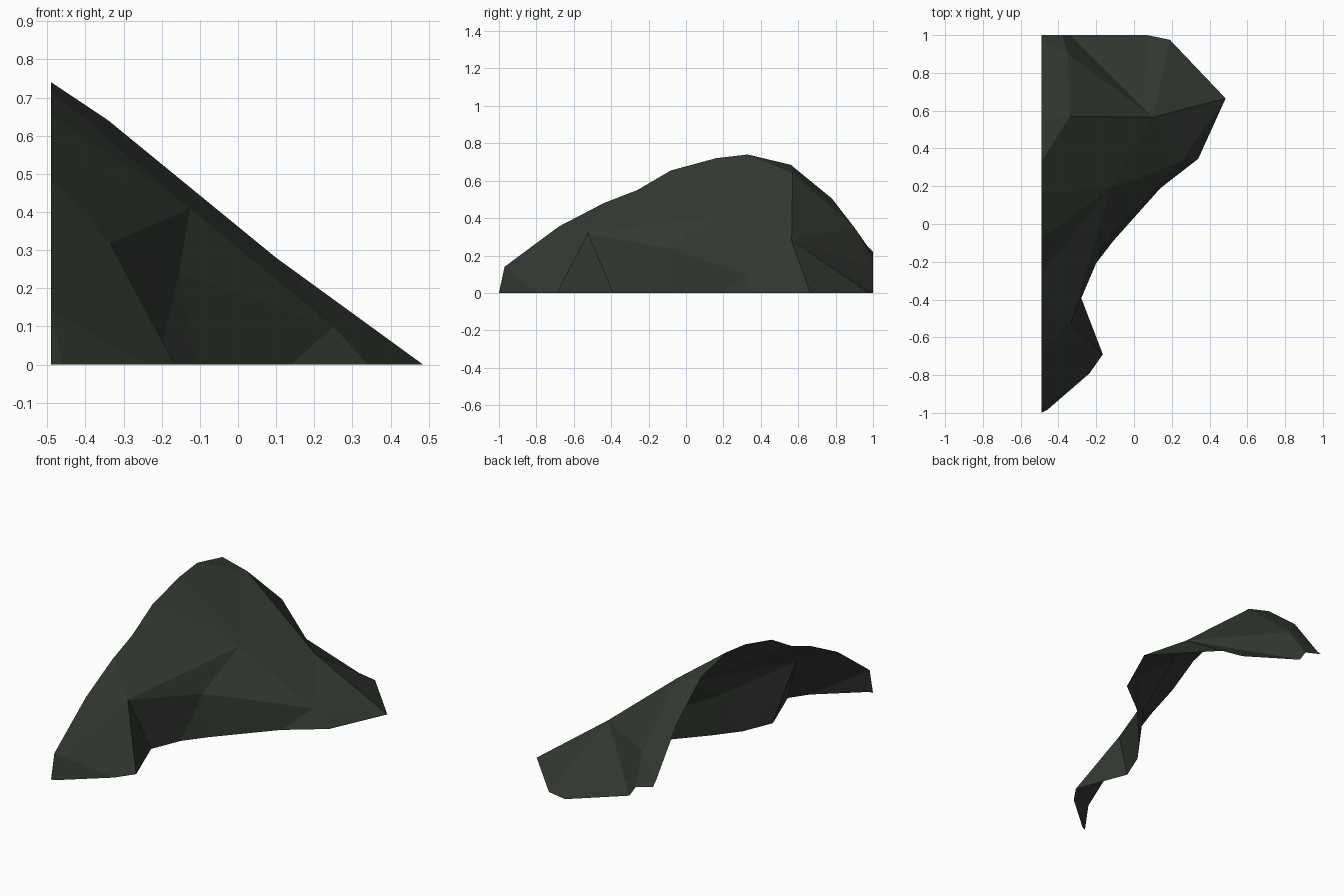
import bpy
import bmesh
from mathutils import Vector

cube = bpy.data.objects.get("Cube")
if cube:
    bpy.data.objects.remove(cube, do_unlink=True)

# One flat dark green-grey stone colour
stone = bpy.data.materials.new("dark_mossy_stone")
stone.use_nodes = True
colour = (0.032, 0.040, 0.030, 1)
stone.diffuse_color = colour
shader = next(n for n in stone.node_tree.nodes if n.type == 'BSDF_PRINCIPLED')
shader.inputs["Base Color"].default_value = colour
shader.inputs["Roughness"].default_value = 0.9

bm = bmesh.new()


def point(x, y, z=0.0):
    return bm.verts.new(Vector((x, y, z)))


# Skyline along the straight cut side, from front to back (y, z)
CUT_X = -0.49
skyline = [point(CUT_X, y, z) for y, z in (
    (-1, 0), (-.97, .14), (-.68, .355), (-.44, .48), (-.26, .55), (-.08, .655),
    (.16, .72), (.33, .74), (.56, .685), (.78, .505), (.97, .25), (1, .22))]
toe, brow = skyline[:2]
back_slope, back_rim, back_corner = skyline[-3:]

# Foot of the cliff on the ground, from front to back (x, y)
foot = [point(x, y) for x, y in (
    (-.46, -.985), (-.235, -.79), (-.165, -.69), (-.28, -.39), (-.21, -.22),
    (-.11, -.09), (.14, .19), (.34, .345), (.485, .665), (.19, .975), (.07, 1))]
(foot_toe, foot_front, spur_tip, notch_foot, foot_bay, foot_mid,
 foot_bend, foot_side, far_tip, foot_back, foot_end) = foot

# Corners of the rock face between skyline and foot
notch_top = point(-.335, -.525, .318)
shoulder = point(-.125, .19, .41)
hollow = point(-.155, -.1, .24)
ledge = point(.25, .33, .1)
ridge_high = point(-.34, .57, .64)
ridge_low = point(.1, .565, .28)
gully_top = point(-.35, .9, .35)
gully_left = point(-.38, 1, .19)
gully_right = point(-.34, 1, .13)


def fan(centre, *rim):
    """Triangles from one corner to each neighbouring pair on its rim."""
    for a, b in zip(rim, rim[1:]):
        bm.faces.new((centre, a, b))


# Front spur and the notch beside it
fan(brow, toe, foot_toe, foot_front, spur_tip, notch_top)
fan(notch_top, *skyline[1:5], shoulder, hollow, foot_bay, notch_foot, spur_tip)
# Main cliff
fan(shoulder, *skyline[4:7], ridge_high, ridge_low, ledge, hollow)
fan(hollow, foot_bay, foot_mid, foot_bend, ledge)
fan(ledge, foot_bend, foot_side, far_tip, ridge_low)
# Crest, back slope and gully
fan(ridge_high, *skyline[6:10], gully_top, ridge_low)
fan(ridge_low, gully_top, gully_right, foot_end, foot_back, far_tip)
fan(gully_top, back_slope, back_rim, gully_left, gully_right)
fan(gully_left, back_rim, back_corner)

# Outward normals on the open shell
bmesh.ops.recalc_face_normals(bm, faces=bm.faces[:])
bm.normal_update()
if sum(f.normal.z * f.calc_area() for f in bm.faces) < 0:
    bmesh.ops.reverse_faces(bm, faces=bm.faces[:])

mesh = bpy.data.meshes.new("rock_cliff")
bm.to_mesh(mesh)
bm.free()
mesh.materials.append(stone)
rock = bpy.data.objects.new("rock_cliff", mesh)
bpy.context.scene.collection.objects.link(rock)
